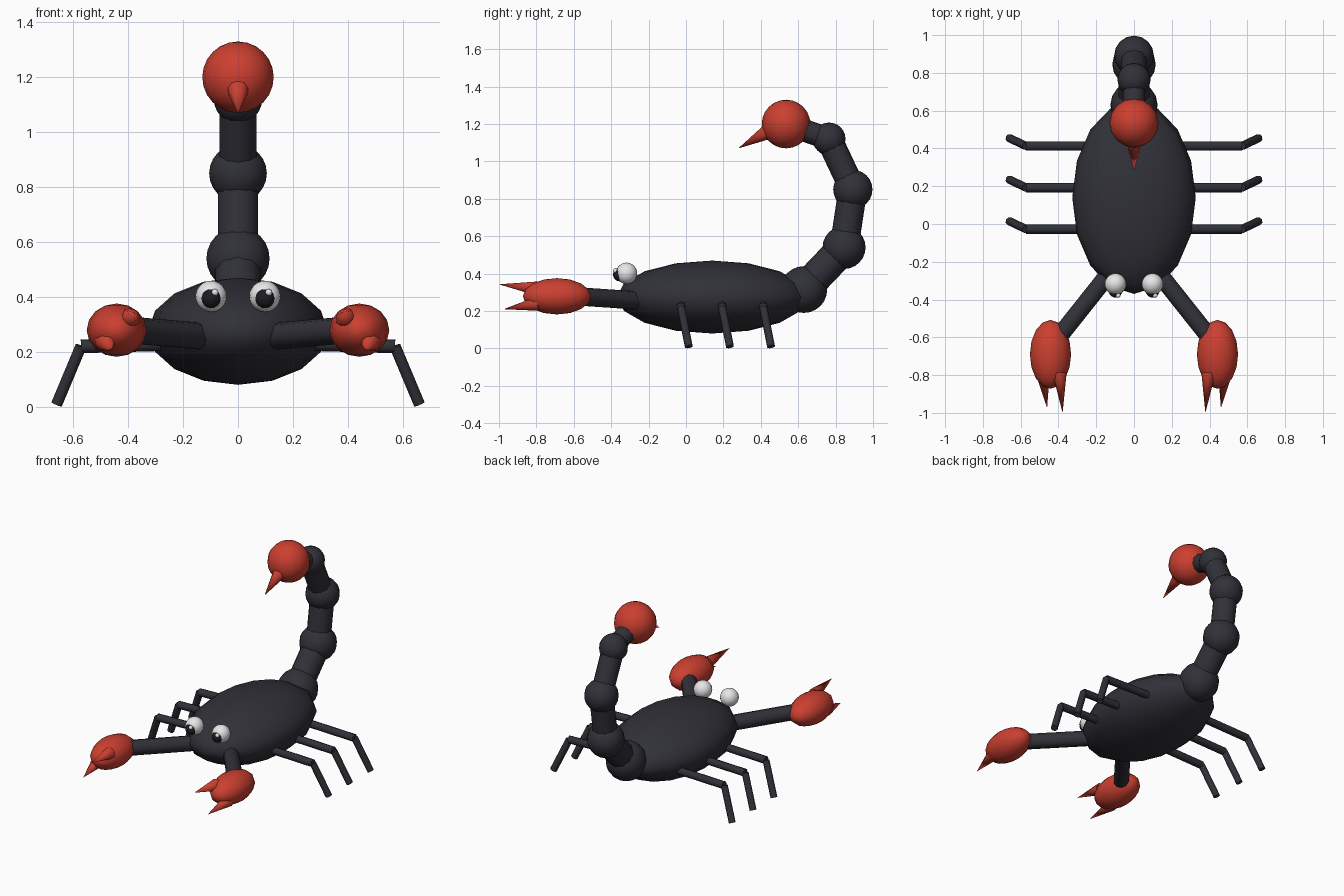
import bpy
import math
from mathutils import Vector

cube = bpy.data.objects.get("Cube")
if cube:
    bpy.data.objects.remove(cube, do_unlink=True)


def material(name, rgb):
    mat = bpy.data.materials.new(name)
    mat.use_nodes = True
    mat.diffuse_color = (*rgb, 1)
    shader = next(n for n in mat.node_tree.nodes if n.type == "BSDF_PRINCIPLED")
    shader.inputs["Base Color"].default_value = (*rgb, 1)
    shader.inputs["Roughness"].default_value = 0.6
    return mat


SHELL = material("charcoal shell", (0.03, 0.03, 0.04))
RED = material("claw red", (0.6, 0.05, 0.03))
WHITE = material("eye white", (0.85, 0.85, 0.85))
PUPIL = material("pupil black", (0.012, 0.012, 0.016))


def finish(name, mat):
    obj = bpy.context.object
    obj.name = name
    obj.data.materials.append(mat)
    return obj


def ellipsoid(name, centre, radii, mat, segments=16, rings=8):
    bpy.ops.mesh.primitive_uv_sphere_add(segments=segments, ring_count=rings,
                                         radius=1, location=centre)
    bpy.context.object.scale = radii
    bpy.ops.object.shade_smooth()
    return finish(name, mat)


def ball(name, centre, r, mat, segments=16, rings=12):
    return ellipsoid(name, centre, (r, r, r), mat, segments, rings)


def rod(name, start, end, r1, mat, r2=None, sides=10):
    """Cylinder or cone running from start to end."""
    a, b = Vector(start), Vector(end)
    bpy.ops.mesh.primitive_cone_add(vertices=sides, radius1=r1,
                                    radius2=r1 if r2 is None else r2,
                                    depth=(b - a).length, location=(a + b) / 2)
    bpy.context.object.rotation_euler = (b - a).to_track_quat("Z", "Y").to_euler()
    bpy.ops.object.shade_smooth_by_angle(angle=math.radians(50))
    return finish(name, mat)


# Body
ellipsoid("body", (0, 0.14, 0.275), (0.327, 0.51, 0.195), SHELL)

# Tail: beads (y, z, radius) joined by rods, ending in the venom bulb
beads = [(0.63, 0.315, 0.125), (0.845, 0.54, 0.115),
         (0.892, 0.85, 0.105), (0.765, 1.12, 0.088)]
bulb = (0, 0.535, 1.2)
joints = [(0, y, z) for y, z, r in beads] + [bulb]
for i, (y, z, r) in enumerate(beads):
    ball(f"tail_bead_{i + 1}", (0, y, z), r, SHELL)
for i, r in enumerate((0.086, 0.077, 0.07, 0.06)):
    rod(f"tail_link_{i + 1}", joints[i], joints[i + 1], r, SHELL)
ball("tail_bulb", bulb, 0.13, RED)
rod("stinger", (0, 0.44, 1.16), (0, 0.28, 1.07), 0.042, RED, 0)

# Eyes, with the highlight on the same side of both pupils
for side, s in (("left", 1), ("right", -1)):
    x = 0.098 * s
    ball(f"{side}_eye", (x, -0.318, 0.402), 0.057, WHITE, 20, 12)
    ball(f"{side}_pupil", (x, -0.354, 0.395), 0.036, PUPIL)
    ball(f"{side}_eye_highlight", (x + 0.014, -0.378, 0.416), 0.013, WHITE, 10, 8)

# Arms, claws and legs on both sides
for side, s in (("left", 1), ("right", -1)):
    rod(f"{side}_arm", (0.11 * s, -0.235, 0.255), (0.4 * s, -0.6, 0.28), 0.049, SHELL)
    ellipsoid(f"{side}_claw", (0.442 * s, -0.69, 0.279), (0.109, 0.182, 0.097), RED)
    rod(f"{side}_upper_pincer", (0.394 * s, -0.79, 0.32), (0.378 * s, -1.0, 0.343),
        0.039, RED, 0)
    rod(f"{side}_lower_pincer", (0.483 * s, -0.79, 0.24), (0.46 * s, -0.975, 0.21),
        0.039, RED, 0)
    for i in range(3):
        y = -0.027 + 0.22 * i
        knee = (0.572 * s, y, 0.22)
        rod(f"{side}_upper_leg_{i + 1}", (0.2 * s, y, 0.23), knee, 0.025, SHELL, sides=8)
        rod(f"{side}_lower_leg_{i + 1}", knee, (0.66 * s, y + 0.042, 0.01),
            0.022, SHELL, sides=8)
